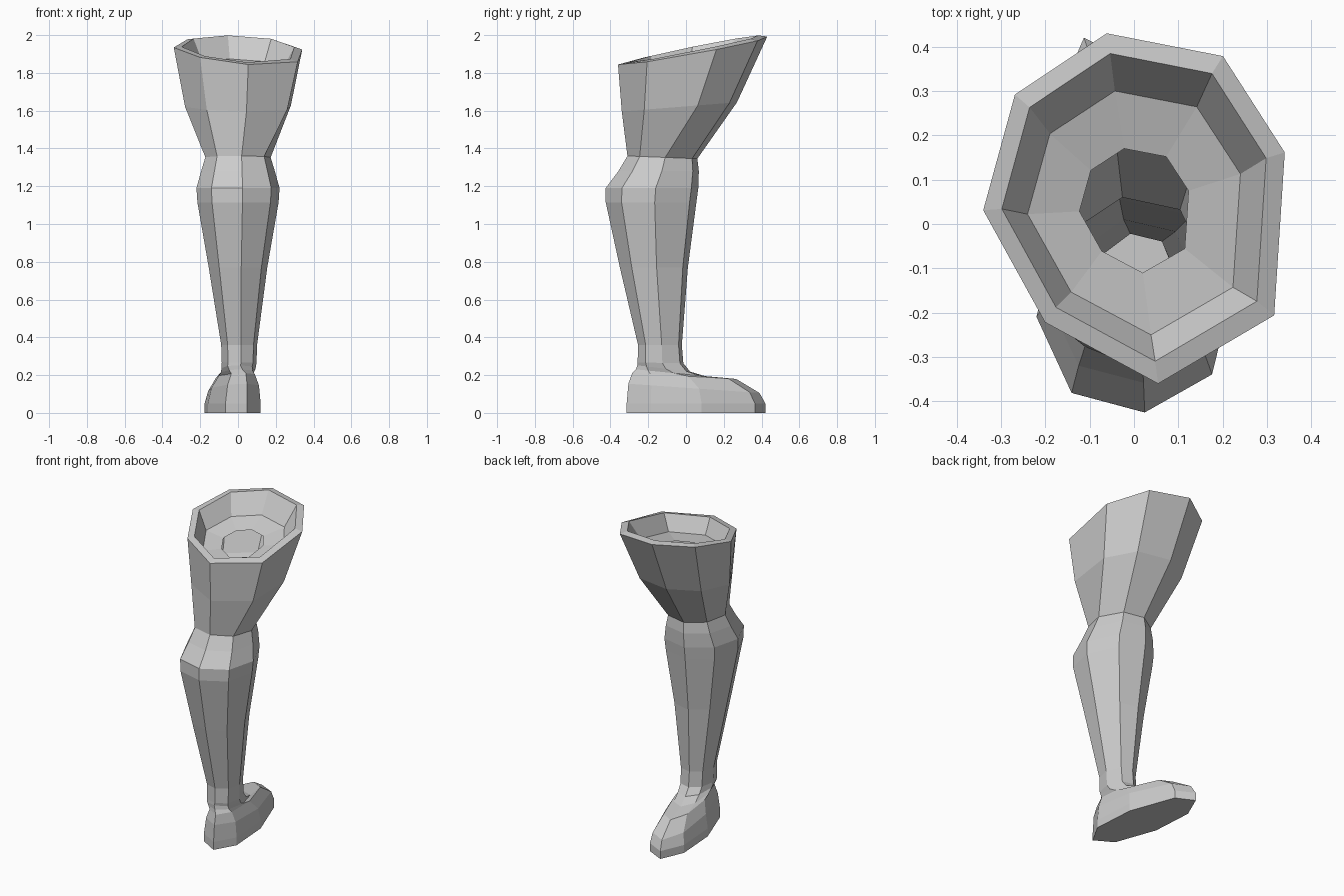
import bpy, bmesh

# Unit eight-sided cross-sections: flared cuff and rounder leg
CUFF = [(.16, -1), (.93, -.61), (1, .32), (.59, .87), (-.18, 1), (-.79, .65), (-1, -.01), (-.59, -.65)]
LEG = [(.11, -1), (.8, -.65), (1, .08), (.6, .85), (-.15, 1), (-.8, .6), (-1, -.12), (-.64, -.82)]


def ring(bm, shape, z, cx, cy, hx, hy, tilt=0, lean=0, skew=0):
    """One loop of vertices; tilt/lean raise z along y/x, skew swings x along y."""
    return [bm.verts.new((cx + hx * u + skew * hy * v, cy + hy * v,
                          max(0, z + tilt * hy * v + lean * hx * u))) for u, v in shape]


def bridge(bm, a, b):
    n = len(a)
    for i in range(n):
        bm.faces.new((a[i], a[(i + 1) % n], b[(i + 1) % n], b[i]))


# z, cx, cy, half width, half depth, tilt, lean, skew - listed from the sole up
FOOT = [
    (0.00, -.03, .053, .137, .367, 0, 0, -.17),
    (0.05, -.03, .053, .137, .367, 0, 0, -.17),
    (0.13, -.025, .042, .122, .347, -.07, 0, -.17),
    (0.195, -.015, -.01, .092, .275, -.055, 0, -.17),
    (0.212, -.005, -.08, .088, .185, -.10, 0, -.10),
    (0.235, .003, -.118, .09, .14, -.12),
]
SHAFT = [
    (0.265, .006, -.135, .092, .121, -.02),
    (0.36, .006, -.138, .095, .116),
    (0.77, 0, -.17, .155, .180),
    (1.115, 0, -.185, .215, .240),
    (1.19, 0, -.18, .220, .245),
    (1.28, 0, -.145, .195, .213),
    (1.353, 0, -.125, .173, .185, -.04),
]
# Outer cuff, thick rim, shallow cup wall and the lining floor with its opening
TOP = [
    (1.62, 0, -.035, .28, .305, .08),
    (1.918, 0, .035, .34, .395, .18, -.05),
    (1.927, 0, .0375, .298, .347, .2, -.04),
    (1.82, 0, .025, .24, .275, .19, -.04),
    (1.805, 0, .03, .123, .14, .2, -.04),
]

bm = bmesh.new()
loops = [ring(bm, LEG, *r) for r in FOOT + SHAFT] + [ring(bm, CUFF, *r) for r in TOP]
for a, b in zip(loops, loops[1:]):
    bridge(bm, a, b)
bm.faces.new(list(reversed(loops[0])))  # sole

mesh = bpy.data.meshes.new("tall_boot")
bm.to_mesh(mesh)
bm.free()
boot = bpy.data.objects.new("tall_boot", mesh)
bpy.context.collection.objects.link(boot)
